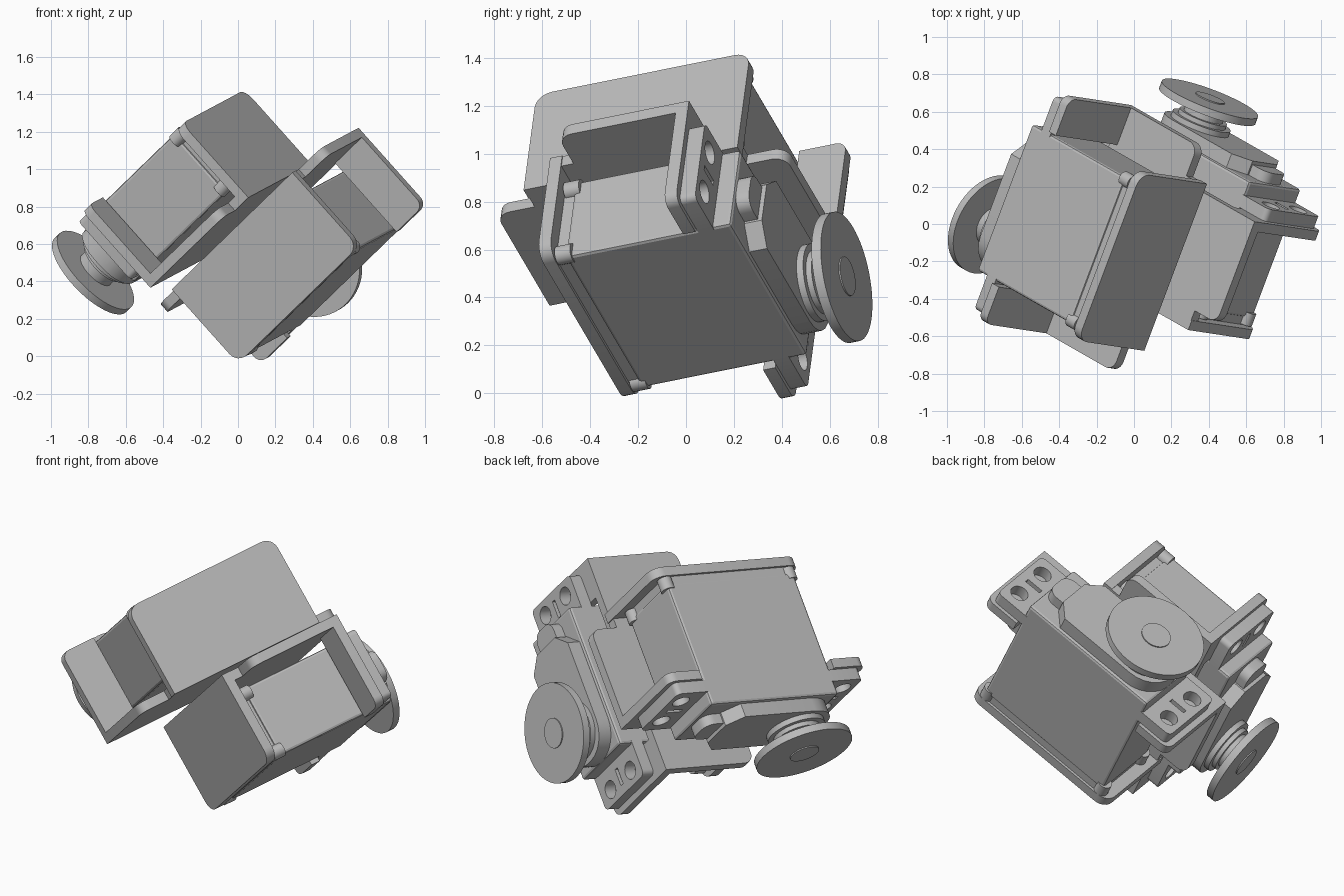
import bpy, bmesh
from math import cos, sin, pi
from mathutils import Matrix, Vector

cube = bpy.data.objects.get("Cube")
if cube:
    bpy.data.objects.remove(cube, do_unlink=True)

# One grey plastic colour
grey = bpy.data.materials.new("grey plastic")
grey.use_nodes = True
grey.diffuse_color = (0.5, 0.5, 0.5, 1)
grey.node_tree.nodes["Principled BSDF"].inputs["Base Color"].default_value = (0.5, 0.5, 0.5, 1)

# Tilted frame shared by the whole assembly
B = Vector((0.664, -0.379, 0.644)).normalized()
A = Vector((0.345, 0.92, 0.184)).normalized()
C = B.cross(A).normalized()
A = C.cross(B)
made = []


def frame(x, y, z, b, a, c):
    m = Matrix((x, y, z)).transposed().to_4x4()
    m.translation = B * b + A * a + C * c
    return m


def finish(name, bm, m):
    bmesh.ops.recalc_face_normals(bm, faces=bm.faces)
    mesh = bpy.data.meshes.new(name)
    bm.to_mesh(mesh)
    bm.free()
    mesh.materials.append(grey)
    ob = bpy.data.objects.new(name, mesh)
    bpy.context.collection.objects.link(ob)
    ob.matrix_world = m
    made.append(ob)
    return ob


def prism(name, m, pts, lo, hi, plane="xy", r=0.0, rounded=None):
    """Extrude a 2D outline; round its corners, or those that pass a test."""
    put = {"xy": lambda u, v, w: (u, v, w),
           "xz": lambda u, v, w: (u, w, v)}[plane]
    bm = bmesh.new()
    low = [bm.verts.new(put(u, v, lo)) for u, v in pts]
    high = [bm.verts.new(put(u, v, hi)) for u, v in pts]
    bm.faces.new(low)
    bm.faces.new(high)
    n = len(pts)
    for i in range(n):
        j = (i + 1) % n
        bm.faces.new((low[i], low[j], high[j], high[i]))
    bmesh.ops.recalc_face_normals(bm, faces=bm.faces)
    if r:
        edges = [bm.edges.get((low[i], high[i])) for i in range(n)
                 if rounded is None or rounded(*pts[i])]
        bmesh.ops.bevel(bm, geom=edges, offset=r, segments=6,
                        profile=0.5, affect="EDGES")
    return finish(name, bm, m)


def rect(x0, x1, y0, y1):
    return [(x0, y0), (x1, y0), (x1, y1), (x0, y1)]


def disc(name, m, x, y, r, lo, hi, sides=48):
    pts = [(x + r * cos(2 * pi * i / sides), y + r * sin(2 * pi * i / sides))
           for i in range(sides)]
    return prism(name, m, pts, lo, hi)


def block(name, m, xs, ys, zs, r):
    ob = prism(name, m, rect(*xs, *ys), *zs)
    bm = bmesh.new()
    bm.from_mesh(ob.data)
    bmesh.ops.bevel(bm, geom=bm.edges[:], offset=r, segments=2,
                    profile=0.5, affect="EDGES")
    bm.to_mesh(ob.data)
    bm.free()


def cut(ob, cutter):
    mod = ob.modifiers.new("cut", "BOOLEAN")
    mod.operation = "DIFFERENCE"
    mod.solver = "EXACT"
    mod.object = cutter
    bpy.context.view_layer.update()
    dg = bpy.context.evaluated_depsgraph_get()
    mesh = bpy.data.meshes.new_from_object(ob.evaluated_get(dg))
    ob.modifiers.clear()
    ob.data = mesh
    made.remove(cutter)
    bpy.data.objects.remove(cutter, do_unlink=True)


def servo(tag, m):
    # Case with an inset base
    block(tag + "_servo_case", m, (-0.425, 0.425), (-0.21, 0.21), (0.1, 0.85), 0.015)
    prism(tag + "_servo_base", m, rect(-0.415, 0.415, -0.2, 0.2), 0.05, 0.11)
    for s, side in ((1, "shaft_end"), (-1, "cable_end")):
        # Mounting tab with two holes and a slot from the edge
        x = sorted((s * 0.41, s * 0.62))
        tab = prism(f"{tag}_mount_tab_{side}", m, rect(*x, -0.21, 0.21), 0.70, 0.77,
                    r=0.03, rounded=lambda u, v: abs(u) > 0.5)
        for y in (-0.11, 0.11):
            cut(tab, disc("hole_cutter", m, s * 0.54, y, 0.05, 0.6, 0.9, 24))
        cut(tab, prism("slot_cutter", m, rect(*sorted((s * 0.47, s * 0.57)), -0.012, 0.012), 0.6, 0.9))
        # Case screws set in the corners
        for y in (-0.18, 0.18):
            disc(f"{tag}_case_screw_{side}", m, s * 0.41, y, 0.04, 0.06, 0.13, 24)
    # Gear cover with a small bump behind it
    sx = 0.225
    cover = [(-0.3, -0.1), (-0.22, -0.19), (0.42, -0.19), (0.42, 0.19), (-0.22, 0.19), (-0.3, 0.1)]
    prism(tag + "_gear_cover", m, cover, 0.84, 0.93, r=0.17, rounded=lambda u, v: u > 0)
    prism(tag + "_gear_cover_bump", m, rect(-0.41, -0.28, -0.09, 0.09), 0.84, 0.91,
          r=0.06, rounded=lambda u, v: u < -0.35)
    # Output shaft
    disc(tag + "_shaft_collar", m, sx, 0, 0.165, 0.92, 0.96)
    disc(tag + "_shaft_step", m, sx, 0, 0.135, 0.95, 0.985)
    disc(tag + "_shaft", m, sx, 0, 0.11, 0.98, 1.05)
    # Round horn with a centre boss
    disc(tag + "_horn", m, sx, 0, 0.275, 1.045, 1.087, 64)
    disc(tag + "_horn_boss", m, sx, 0, 0.083, 1.08, 1.093, 32)


def bracket(tag, m):
    # Wide side plate, stepping in toward the foot
    outline = [(-0.48, 0), (0.48, 0), (0.48, 0.11), (0.655, 0.11), (0.655, 0.7),
               (-0.655, 0.7), (-0.655, 0.11), (-0.48, 0.11)]
    prism(tag + "_bracket_side_plate", m, outline, -0.32, -0.265, "xz", 0.06,
          lambda u, v: abs(u) > 0.5 and v < 0.5)
    # Foot plate under the servo
    prism(tag + "_bracket_foot", m, rect(-0.485, 0.485, -0.32, 0.215), 0, 0.055,
          r=0.07, rounded=lambda u, v: v > 0)
    # Flanges that carry the servo tabs
    for s, side in ((1, "plus"), (-1, "minus")):
        x = sorted((s * 0.44, s * 0.655))
        prism(f"{tag}_bracket_flange_{side}", m, rect(*x, -0.32, 0.23), 0.645, 0.7,
              r=0.05, rounded=lambda u, v: v > 0 and abs(u) > 0.5)


# Upper and lower servo, each in its own bracket, plates back to back
upper = frame(-A, C, -B, 0.84, 0.037, 0.845)
lower = frame(-B, C, A, 0.555, -0.24, 0.16)
servo("upper", upper)
bracket("upper", upper)
servo("lower", lower)
bracket("lower", lower @ Matrix.Rotation(pi, 4, "Z"))

bpy.ops.object.select_all(action="DESELECT")
for ob in made:
    ob.select_set(True)
bpy.context.view_layer.objects.active = made[0]
bpy.ops.object.shade_smooth_by_angle(angle=pi / 10)
